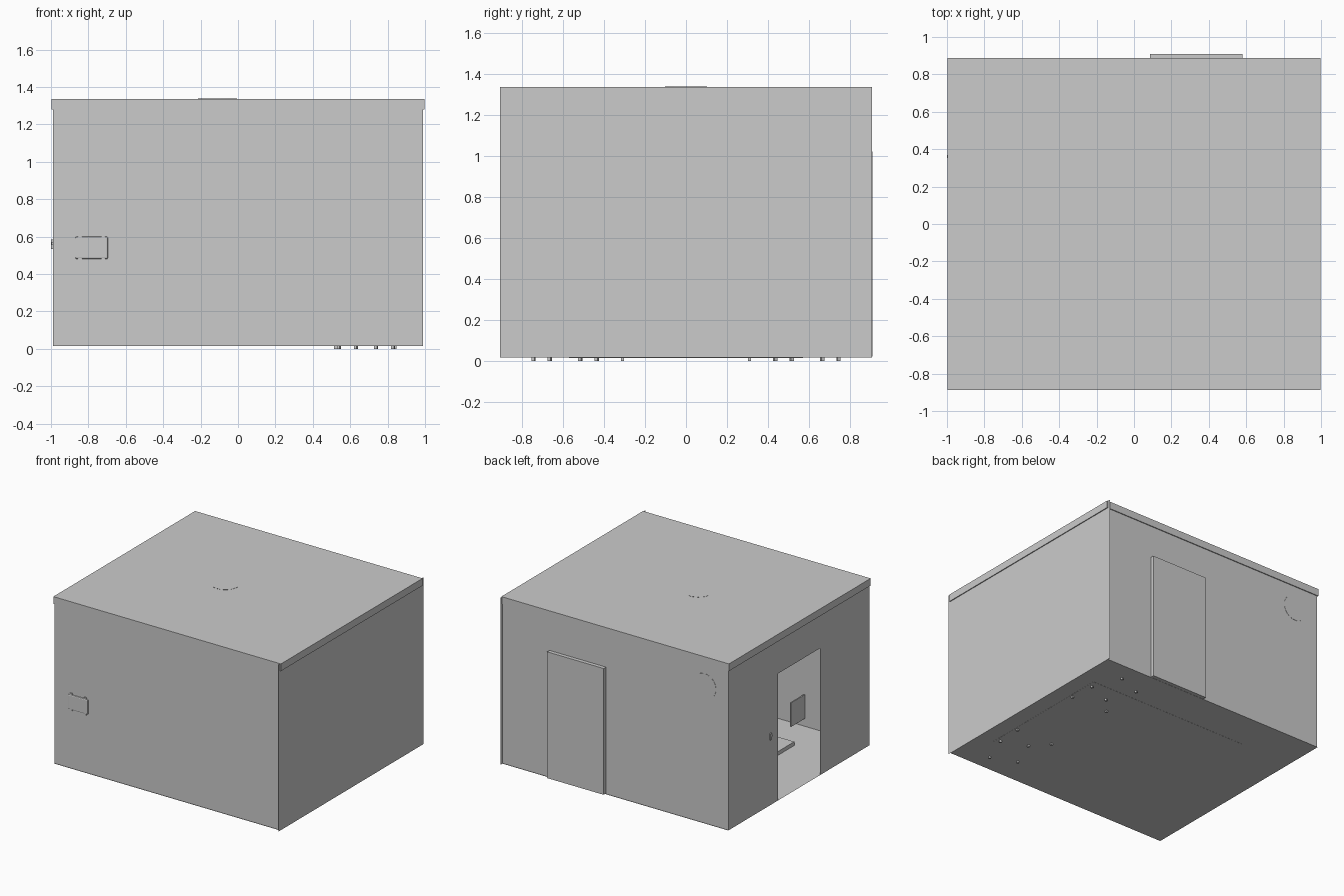
import bpy, bmesh, math
from mathutils import Matrix, Vector

if "Cube" in bpy.data.objects:
    bpy.data.objects.remove(bpy.data.objects["Cube"])


def finish(name, bm):
    mesh = bpy.data.meshes.new(name)
    bm.to_mesh(mesh)
    bm.free()
    ob = bpy.data.objects.new(name, mesh)
    bpy.context.collection.objects.link(ob)
    return ob


def sheet(name, *quads):
    """Zero-thickness surface made of four-point faces."""
    bm = bmesh.new()
    for q in quads:
        bm.faces.new([bm.verts.new(p) for p in q])
    bmesh.ops.remove_doubles(bm, verts=bm.verts, dist=1e-5)
    return finish(name, bm)


def boxes(name, parts, place=Matrix(), bevel=0.0):
    """One object from (min corner, max corner) boxes."""
    bm = bmesh.new()
    for lo, hi in parts:
        lo, hi = Vector(lo), Vector(hi)
        m = Matrix.Translation((lo + hi) / 2) @ Matrix.Diagonal((*(hi - lo), 1))
        bmesh.ops.create_cube(bm, size=1, matrix=place @ m)
    ob = finish(name, bm)
    if bevel:
        mod = ob.modifiers.new("bevel", 'BEVEL')
        mod.width = bevel
        mod.segments = 2
    return ob


def disc(name, r1, r2, depth, matrix):
    bm = bmesh.new()
    bmesh.ops.create_cone(bm, cap_ends=True, segments=32, radius1=r1, radius2=r2,
                          depth=depth, matrix=matrix)
    return finish(name, bm)


X, Y, Z0, Z1 = 0.99, 0.88, 0.015, 1.337
DOOR_Z = 1.02


def x_quad(x, y0, y1, z0, z1):
    return [(x, y0, z0), (x, y1, z0), (x, y1, z1), (x, y0, z1)]


def y_quad(y, x0, x1, z0, z1):
    return [(x0, y, z0), (x1, y, z0), (x1, y, z1), (x0, y, z1)]


def z_quad(z, x, y):
    return [(-x, -y, z), (x, -y, z), (x, y, z), (-x, y, z)]


# Room shell
sheet("floor", z_quad(Z0, X, Y + 0.005))
sheet("ceiling", z_quad(Z1, X, Y + 0.005))
sheet("right_wall", x_quad(X, -0.908, 0.908, Z0, Z1))
sheet("front_wall", y_quad(-Y, -X, X, Z0, Z1))
sheet("back_wall", y_quad(Y, -X, X, Z0, Z1))
sheet("left_wall",
      x_quad(-X, -Y, -0.26, Z0, DOOR_Z), x_quad(-X, 0.265, Y, Z0, DOOR_Z),
      x_quad(-X, -Y, -0.26, DOOR_Z, Z1), x_quad(-X, -0.26, 0.265, DOOR_Z, Z1),
      x_quad(-X, 0.265, Y, DOOR_Z, Z1))

# Trim band around the top of the walls
t, zt = 0.007, 1.28
boxes("top_trim", [
    ((-X - t, -Y - t, zt), (X + t, -Y + 0.02, Z1)),
    ((-X - t, Y - 0.02, zt), (X + t, Y + t, Z1)),
    ((-X - t, -Y, zt), (-X + 0.02, Y, Z1)),
    ((X - 0.02, -Y, zt), (X + t, Y, Z1))])

# Back door leaf
boxes("back_door", [((0.085, Y - 0.01, 0.02), (0.58, 0.91, DOOR_Z))])

# Box with small feet set through the front wall
boxes("wall_unit", [((-0.87, -0.888, 0.48), (-0.695, -0.80, 0.60))], bevel=0.008)
boxes("wall_unit_clips", [((x - 0.01, -0.887, z), (x + 0.01, -0.86, z + 0.02))
                          for x, z in ((-0.845, 0.592), (-0.72, 0.592),
                                       (-0.845, 0.472), (-0.72, 0.472))])

# Switch by the open doorway
boxes("switch", [((-1.0, 0.352, 0.535), (-0.975, 0.37, 0.585)),
                 ((-0.998, 0.34, 0.555), (-0.975, 0.355, 0.57))])

# Wall clock and ceiling lamp, flush with the shell
disc("wall_clock", 0.1, 0.1, 0.03,
     Matrix.Translation((-0.78, Y - 0.013, 1.10)) @ Matrix.Rotation(math.pi / 2, 4, 'X'))
disc("ceiling_lamp", 0.07, 0.105, 0.05, Matrix.Translation((-0.11, 0, Z1 - 0.023)))

# Rug and thin panel near the front wall
boxes("rug", [((-0.55, -0.57, 0.014), (0.86, 0.57, 0.045))])
boxes("side_panel", [((-0.43, -0.872, 0.08), (-0.42, -0.70, 0.27))])


def legs(xs, ys, h, r=0.008):
    return [((x - r, y - r, 0), (x + r, y + r, h)) for x in xs for y in ys]


# Sofa against the right wall
boxes("sofa_legs", legs((0.52, 0.84), (-0.31, 0.31), 0.1))
boxes("sofa", [((0.5, -0.33, 0.09), (0.88, 0.33, 0.2)),
               ((0.78, -0.33, 0.2), (0.88, 0.33, 0.42)),
               ((0.5, -0.33, 0.2), (0.78, -0.27, 0.29)),
               ((0.5, 0.27, 0.2), (0.78, 0.33, 0.29))], bevel=0.015)

# Mirrored pair of angled armchairs
for side, word in ((1, "back"), (-1, "front")):
    place = (Matrix.Translation((0.684, side * 0.59, 0))
             @ Matrix.Rotation(side * math.radians(21.8), 4, 'Z'))
    boxes(word + "_chair_legs", legs((-0.107, 0.107), (-0.123, 0.123), 0.1), place)
    back = sorted((side * 0.075, side * 0.135))
    boxes(word + "_chair", [((-0.12, -0.135, 0.09), (0.12, 0.135, 0.2)),
                            ((-0.12, back[0], 0.2), (0.12, back[1], 0.4))],
          place, bevel=0.012)
